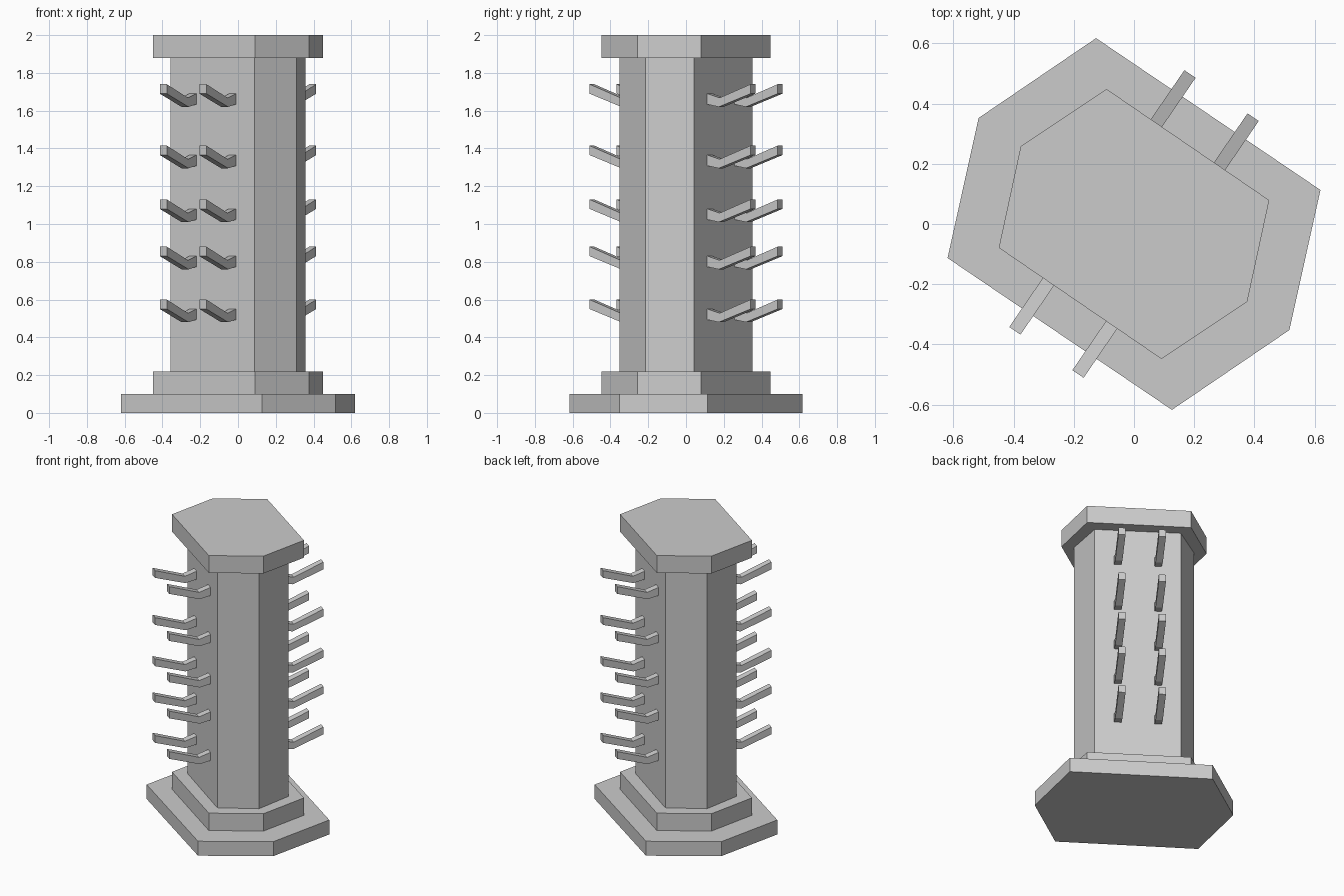
import bpy
from mathutils import Vector

if "Cube" in bpy.data.objects:
    bpy.data.objects.remove(bpy.data.objects["Cube"])


def loft(name, low, high):
    """Closed solid between two matching outlines."""
    n = len(low)
    faces = [tuple(reversed(range(n))), tuple(range(n, 2 * n))]
    faces += [(i, (i + 1) % n, n + (i + 1) % n, n + i) for i in range(n)]
    mesh = bpy.data.meshes.new(name)
    mesh.from_pydata([tuple(p) for p in low + high], [], faces)
    obj = bpy.data.objects.new(name, mesh)
    bpy.context.collection.objects.link(obj)
    return obj


def hex_slab(name, half, z0, z1):
    """Six-sided slab; half the corners are given, the rest are point-mirrored."""
    pts = half + [(-x, -y) for x, y in half]
    pts.reverse()  # counter-clockwise
    return loft(name, [Vector((x, y, z0)) for x, y in pts],
                [Vector((x, y, z1)) for x, y in pts])


wide = [(-0.126, 0.617), (0.619, 0.113), (0.516, -0.352)]
mid = [(-0.091, 0.448), (0.449, 0.079), (0.376, -0.258)]
slim = [(-0.088, 0.352), (0.357, 0.042), (0.310, -0.215)]

# Stepped base, column and cap
hex_slab("base_plate", wide, 0.0, 0.10)
hex_slab("base_step", mid, 0.10, 0.22)
hex_slab("column", slim, 0.22, 1.88)
hex_slab("cap", mid, 1.88, 2.0)

# Bent pegs: profile of (distance out from the axis, height above bend)
out = Vector((0.565, 0.825, 0)).normalized()
along = Vector((out.y, -out.x, 0))
profile = [(0.225, 0.016), (0.312, 0.0), (0.516, 0.07),
           (0.516, 0.12), (0.317, 0.048), (0.225, 0.074)]
HALF_W = 0.0225

for row, z in enumerate((0.48, 0.76, 1.01, 1.295, 1.62)):
    for side, s in (("back", 1), ("front", -1)):
        for col, t in enumerate((-0.128, 0.126)):
            rings = [[s * (out * d + along * (t + w)) + Vector((0, 0, z + h))
                      for d, h in profile] for w in (HALF_W, -HALF_W)]
            loft(f"peg_{side}_{row}_{col}", rings[0], rings[1])

# Make all normals point outwards
import bmesh
for obj in bpy.context.collection.objects:
    bm = bmesh.new()
    bm.from_mesh(obj.data)
    bmesh.ops.recalc_face_normals(bm, faces=bm.faces)
    bm.to_mesh(obj.data)
    bm.free()
